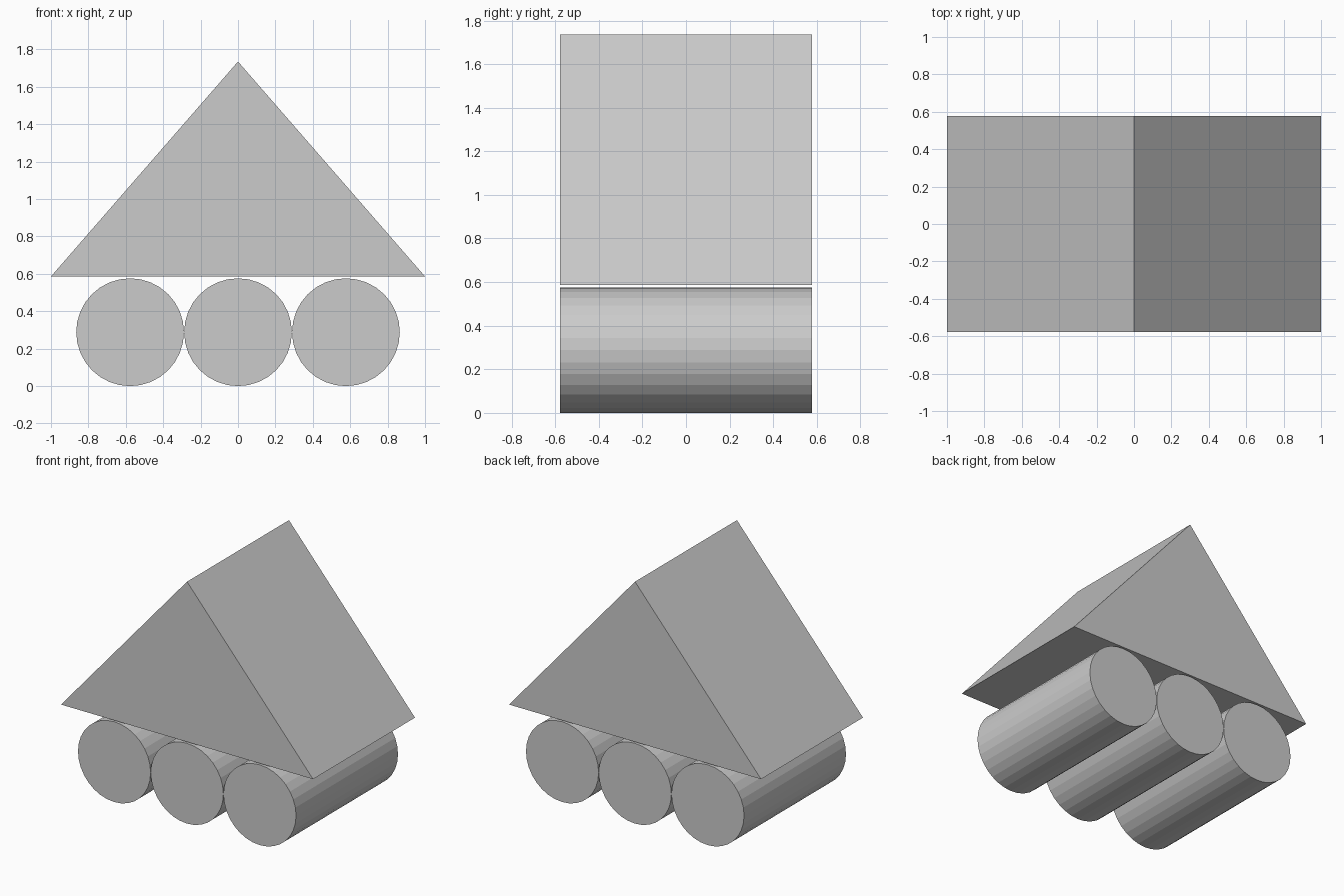
import bpy, bmesh
from mathutils import Vector

if "Cube" in bpy.data.objects:
    bpy.data.objects.remove(bpy.data.objects["Cube"])

DEPTH = 1.155
RADIUS = 0.288
SPACING = 0.577

# Triangular prism: front profile extruded to the back
def prism(name, profile):
    bm = bmesh.new()
    face = bm.faces.new([bm.verts.new((x, -DEPTH / 2, z)) for x, z in profile])
    ext = bmesh.ops.extrude_face_region(bm, geom=[face], use_keep_orig=True)
    verts = [g for g in ext["geom"] if isinstance(g, bmesh.types.BMVert)]
    bmesh.ops.translate(bm, verts=verts, vec=Vector((0, DEPTH, 0)))
    bmesh.ops.recalc_face_normals(bm, faces=bm.faces[:])
    mesh = bpy.data.meshes.new(name)
    bm.to_mesh(mesh)
    bm.free()
    obj = bpy.data.objects.new(name, mesh)
    bpy.context.collection.objects.link(obj)

prism("wedge_body", [(-1, 0.586), (1, 0.586), (0, 1.735)])

# Three flat-shaded rollers, axis front to back
for i, side in enumerate(("left", "middle", "right")):
    bpy.ops.mesh.primitive_cylinder_add(
        vertices=32, radius=RADIUS, depth=DEPTH,
        location=((i - 1) * SPACING, 0, RADIUS), rotation=(1.5707963, 0, 0))
    bpy.context.object.name = side + "_roller"
